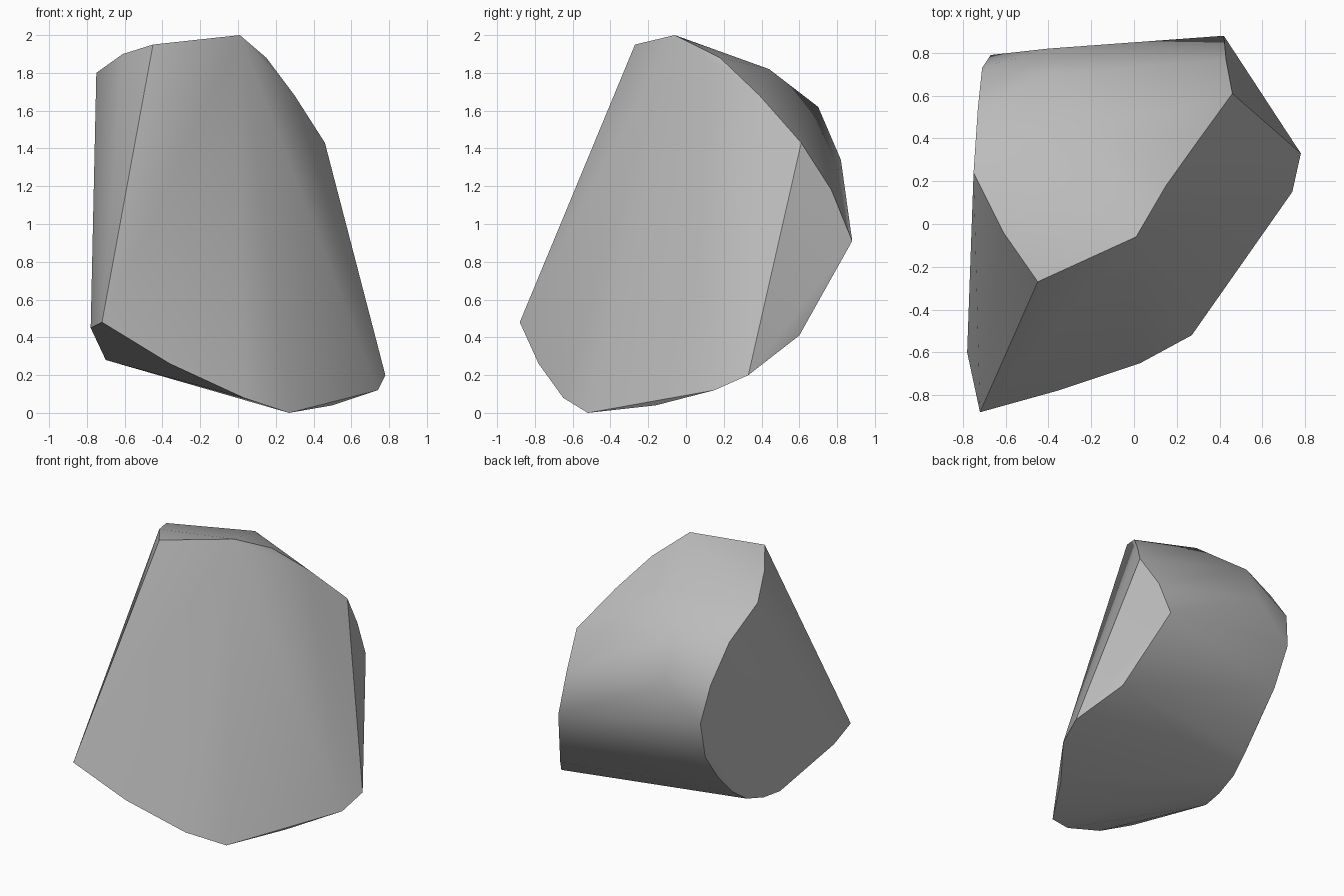
import bpy
import bmesh
import math
from mathutils import Vector


def remove_default_cube():
    cube = bpy.data.objects.get("Cube")
    if cube:
        bpy.data.objects.remove(cube, do_unlink=True)


def make_material(name, colour):
    material = bpy.data.materials.new(name)
    material.use_nodes = True
    material.diffuse_color = colour
    shader = next(n for n in material.node_tree.nodes if n.type == 'BSDF_PRINCIPLED')
    shader.inputs["Base Color"].default_value = colour
    return material


def build_rock(name, rims, material):
    """Stretch a convex skin over the chipped rims of the stone."""
    bm = bmesh.new()
    for rim in rims:
        for corner in rim:
            bm.verts.new(Vector(corner))
    hull = bmesh.ops.convex_hull(bm, input=bm.verts)
    leftovers = {g for g in hull["geom_interior"] + hull["geom_unused"]
                 if isinstance(g, bmesh.types.BMVert)}
    bmesh.ops.delete(bm, geom=list(leftovers), context='VERTS')
    # Merge the nearly flat triangles into broad cleaved faces
    bmesh.ops.dissolve_limit(bm, angle_limit=math.radians(2),
                             verts=bm.verts, edges=bm.edges)
    bmesh.ops.recalc_face_normals(bm, faces=bm.faces)
    mesh = bpy.data.meshes.new(name)
    bm.to_mesh(mesh)
    bm.free()
    mesh.materials.append(material)
    rock = bpy.data.objects.new(name, mesh)
    bpy.context.collection.objects.link(rock)
    return rock


def smooth_with_sharp_edges(obj, degrees):
    bpy.ops.object.select_all(action='DESELECT')
    obj.select_set(True)
    bpy.context.view_layer.objects.active = obj
    bpy.ops.object.shade_smooth_by_angle(angle=math.radians(degrees))


remove_default_cube()
stone_grey = make_material("stone grey", (0.5, 0.5, 0.5, 1.0))

# Upper rim of the sloping front face
front_top_rim = [(-.45, -.27, 1.95), (.01, -.06, 2), (.15, .18, 1.88),
                 (.3, .39, 1.68), (.46, .61, 1.43)]

# Lower rim of the front face, rising towards the right corner
front_bottom_rim = [(.78, .33, .2), (.74, .15, .12), (.5, -.16, .04),
                    (.27, -.52, 0), (.03, -.65, .08), (-.36, -.78, .26),
                    (-.72, -.88, .48)]

# Small cleaved facet on the left
left_facet_rim = [(.43, .77, 1.18), (.42, .88, .91), (.6, .6, .41)]

# Rounded outline of the big flat right face
right_face_rim = [(-.61, -.04, 1.9), (-.75, .24, 1.8), (-.73, .54, 1.62),
                  (-.71, .73, 1.37), (-.67, .79, 1.1), (-.64, .69, .81),
                  (-.63, .53, .6), (-.64, .38, .44), (-.66, .24, .34),
                  (-.68, .07, .29), (-.7, -.09, .28), (-.78, -.6, .45)]

# Ridge over the domed back
back_ridge = [(-.17, .44, 1.82), (-.39, .7, 1.62), (-.4, .82, 1.34)]

rock = build_rock("rock", [front_top_rim, front_bottom_rim, left_facet_rim,
                           right_face_rim, back_ridge], stone_grey)
smooth_with_sharp_edges(rock, 40)
